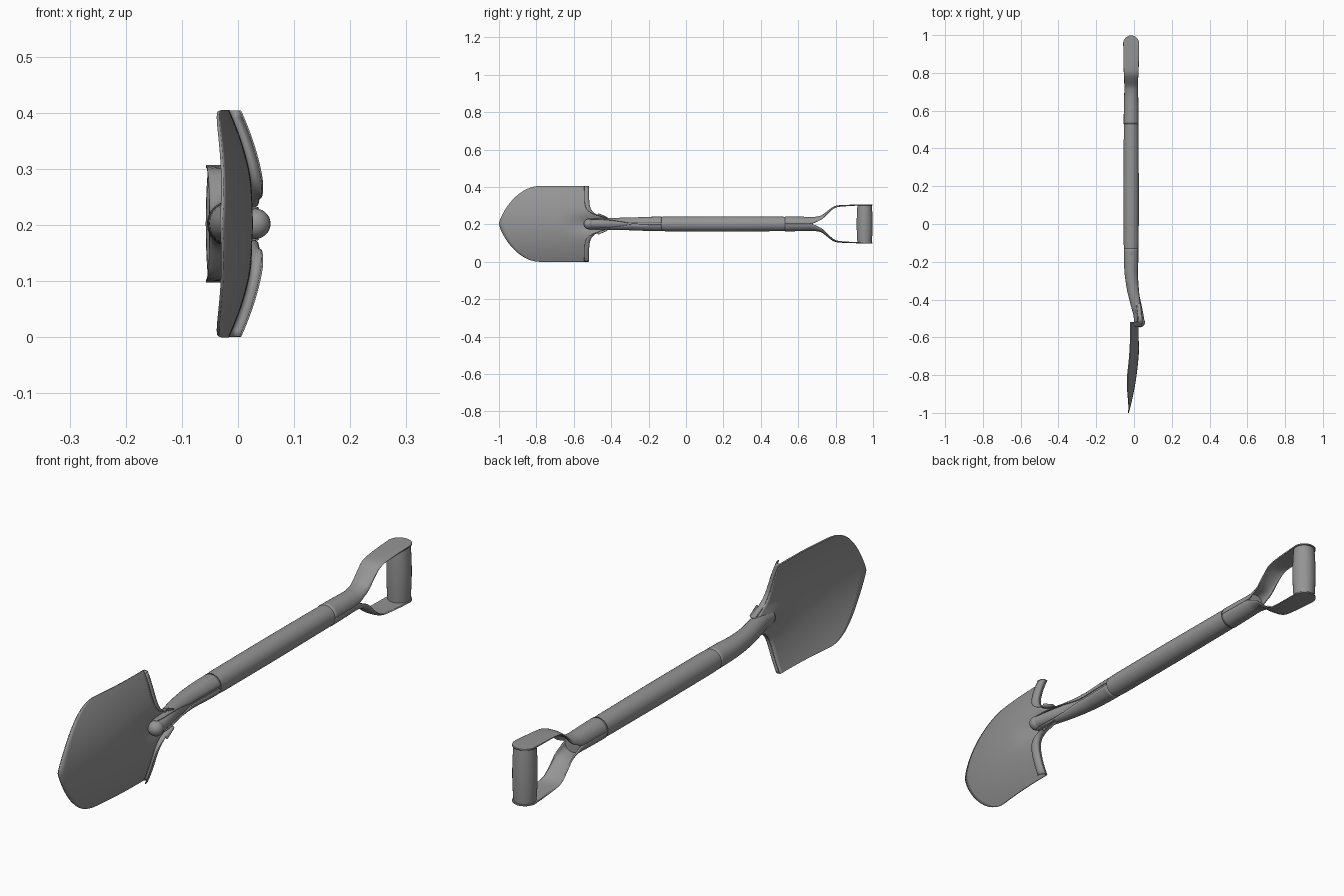
import bpy, bmesh, math
from mathutils import Vector

if "Cube" in bpy.data.objects:
    bpy.data.objects.remove(bpy.data.objects["Cube"])

MID, AXIS = 0.2025, -0.015      # height and x of the shaft centre line

steel = bpy.data.materials.new("plain_grey")
steel.use_nodes = True
steel.diffuse_color = (0.3, 0.3, 0.3, 1)
steel.node_tree.nodes["Principled BSDF"].inputs["Base Color"].default_value = (0.3, 0.3, 0.3, 1)


def finish(name, bm, angle=40, thick=0, offset=0):
    bmesh.ops.remove_doubles(bm, verts=bm.verts, dist=1e-5)
    bmesh.ops.recalc_face_normals(bm, faces=bm.faces)
    mesh = bpy.data.meshes.new(name)
    bm.to_mesh(mesh)
    bm.free()
    ob = bpy.data.objects.new(name, mesh)
    bpy.context.collection.objects.link(ob)
    mesh.materials.append(steel)
    if thick:
        mod = ob.modifiers.new("sheet", "SOLIDIFY")
        mod.thickness, mod.offset = thick, offset
    bpy.ops.object.select_all(action="DESELECT")
    ob.select_set(True)
    bpy.context.view_layer.objects.active = ob
    bpy.ops.object.shade_smooth_by_angle(angle=math.radians(angle))
    return ob


def loft(rings, closed=False, caps=False):
    bm = bmesh.new()
    rows = [[bm.verts.new(p) for p in ring] for ring in rings]
    n = len(rows[0])
    for a, b in zip(rows, rows[1:]):
        for i in range(n if closed else n - 1):
            j = (i + 1) % n
            bm.faces.new((a[i], a[j], b[j], b[i]))
    if caps:
        bm.faces.new(rows[0])
        bm.faces.new(rows[-1])
    return bm


def smooth_path(points, steps=4):
    """Catmull-Rom resampling of stations of any dimension."""
    pts = [Vector(p) for p in points]
    ext = [pts[0]] + pts + [pts[-1]]
    out = []
    for a, b, c, d in zip(ext, ext[1:], ext[2:], ext[3:]):
        for k in range(steps):
            t = k / steps
            out.append(0.5 * (2 * b + (c - a) * t + (2 * a - 5 * b + 4 * c - d) * t * t
                              + (3 * b - a - 3 * c + d) * t ** 3))
    return out + [pts[-1]]


def ring(station, gap=0.0, n=24, shrink=0.0):
    """Circle round the y direction; gap opens it towards +x."""
    x, y, r = station
    r -= shrink
    count = n if gap == 0 else n + 1
    return [(x + r * math.cos(a), y, MID + r * math.sin(a))
            for a in (gap + (math.tau - 2 * gap) * i / n for i in range(count))]


# wooden shaft, necked down at both ends to sit inside the metal
shaft = [(AXIS, y, r) for y, r in
         ((-0.13, 0.035), (-0.13, 0.038), (-0.1, 0.040), (0.2, 0.0405),
          (0.5, 0.039), (0.53, 0.038), (0.53, 0.034), (0.68, 0.031))]
finish("shaft", loft([ring(s) for s in shaft], True, True))

# bent socket, open along its back, with the wooden core inside it
neck = smooth_path([(AXIS, -0.13, 0.037), (AXIS, -0.2, 0.036), (-0.014, -0.27, 0.033),
                    (-0.004, -0.35, 0.031), (0.012, -0.42, 0.030),
                    (0.026, -0.48, 0.028), (0.031, -0.52, 0.028)])
core = loft([ring(s, shrink=0.004) for s in neck], True, True)
finish("socket_core", core)
wall = [ring(s, 0.12 + 1.3 * max(0, (-0.3 - s.y) / 0.22)) for s in neck]
finish("socket", loft(wall), 40, 0.004, 0)

# rounded end of the core
bm = bmesh.new()
bmesh.ops.create_uvsphere(bm, u_segments=24, v_segments=14, radius=0.027)
bmesh.ops.translate(bm, verts=bm.verts, vec=(0.031, -0.52, MID))
finish("core_end", bm)

# rivet through the socket
bm = bmesh.new()
bmesh.ops.create_uvsphere(bm, u_segments=12, v_segments=8, radius=0.008)
for v in bm.verts:
    v.co.z *= 0.5
bmesh.ops.translate(bm, verts=bm.verts, vec=(AXIS, -0.155, MID + 0.036))
finish("rivet", bm)


# blade: a dished sheet between the pointed edge and the shouldered edge
HALF = 0.2015


def top_edge(d):
    return -0.52 + min(0.1, 0.1 * math.exp(-(d - 0.03) / 0.022))


def blade_x(y, d):
    along = max(0, (-0.52 - y) / 0.48)
    root = min(1, max(0, (y + 0.68) / 0.2))
    root = root * root * (3 - 2 * root)
    dish = 0.046 * (d / HALF) ** 2
    return 0.028 - 0.058 * along ** 2.3 - dish - 0.024 * root * math.exp(-(d / 0.04) ** 2)


columns = []
N = 48
for i in range(N + 1):
    z = HALF * math.sin(math.pi / 2 * (2 * i / N - 1))
    d = abs(z)
    low = -0.78 - 0.22 * math.sqrt(max(0, 1 - (d / HALF) ** 1.3))
    high = top_edge(d)
    columns.append([(blade_x(y, d), y, MID + z)
                    for y in (low + (high - low) * k / 24 for k in range(25))])
finish("blade", loft(columns), 40, 0.005, 0)

# rolled foot rests along the shoulders
for side, name in ((1, "upper_foot_rest"), (-1, "lower_foot_rest")):
    rows = []
    for i in range(25):
        d = 0.03 + (HALF - 0.03) * (i / 24) ** 1.7
        y = top_edge(d)
        slope = (top_edge(d + 0.001) - y) / 0.001
        inward = Vector((slope, -1)).normalized()       # (d, y) pointing into the blade
        x = blade_x(y, d)
        row = []
        for k in range(9):
            a = math.pi * k / 8
            depth = 0.024 * (1 - math.sin(a)) if a > math.pi / 2 else 0.008 * (1 - math.sin(a))
            shift = depth * min(1, 0.25 + i / 12)
            dd = max(0.012, d + inward.x * shift * -1) if i < 6 else d
            row.append((x + 0.011 * (1 - math.cos(a)), y + inward.y * shift,
                        MID + side * dd))
        rows.append(row)
    finish(name, loft(rows), 50, 0.003, 0)

# forked handle: half ferrules that flatten into straps
arms = smooth_path([(0.53, 0.0375, 0.0375, 0.0375), (0.6, 0.0365, 0.0365, 0.0365),
                    (0.67, 0.035, 0.035, 0.034), (0.70, 0.037, 0.034, 0.025),
                    (0.73, 0.046, 0.034, 0.018), (0.77, 0.077, 0.035, 0.010),
                    (0.80, 0.094, 0.037, 0.006), (0.85, 0.099, 0.039, 0.003),
                    (0.955, 0.102, 0.042, 0)])
for k in range(1, 9):               # round strap end
    a = math.pi / 2 * k / 8
    arms.append(Vector((0.955 + 0.043 * math.sin(a), 0.102, 0.042 * math.cos(a) + 0.0005, 0)))
for side, name in ((1, "upper_strap"), (-1, "lower_strap")):
    rows = []
    for y, z, width, sag in arms:
        rows.append([(AXIS + width * math.sin(a), y, MID + side * (z - sag * (1 - math.cos(a))))
                     for a in (math.pi * (i / 16 - 0.5) for i in range(17))])
    finish(name, loft(rows), 40, 0.005, 0)

# barrel-shaped grip between the straps
grip = []
for k in range(13):
    t = k / 6 - 1
    r = 0.0425 - 0.004 * t * t
    grip.append([(AXIS + r * math.cos(a), 0.955 + r * math.sin(a), MID + 0.1 * t)
                 for a in (math.tau * i / 28 for i in range(28))])
finish("grip", loft(grip, True, True))
